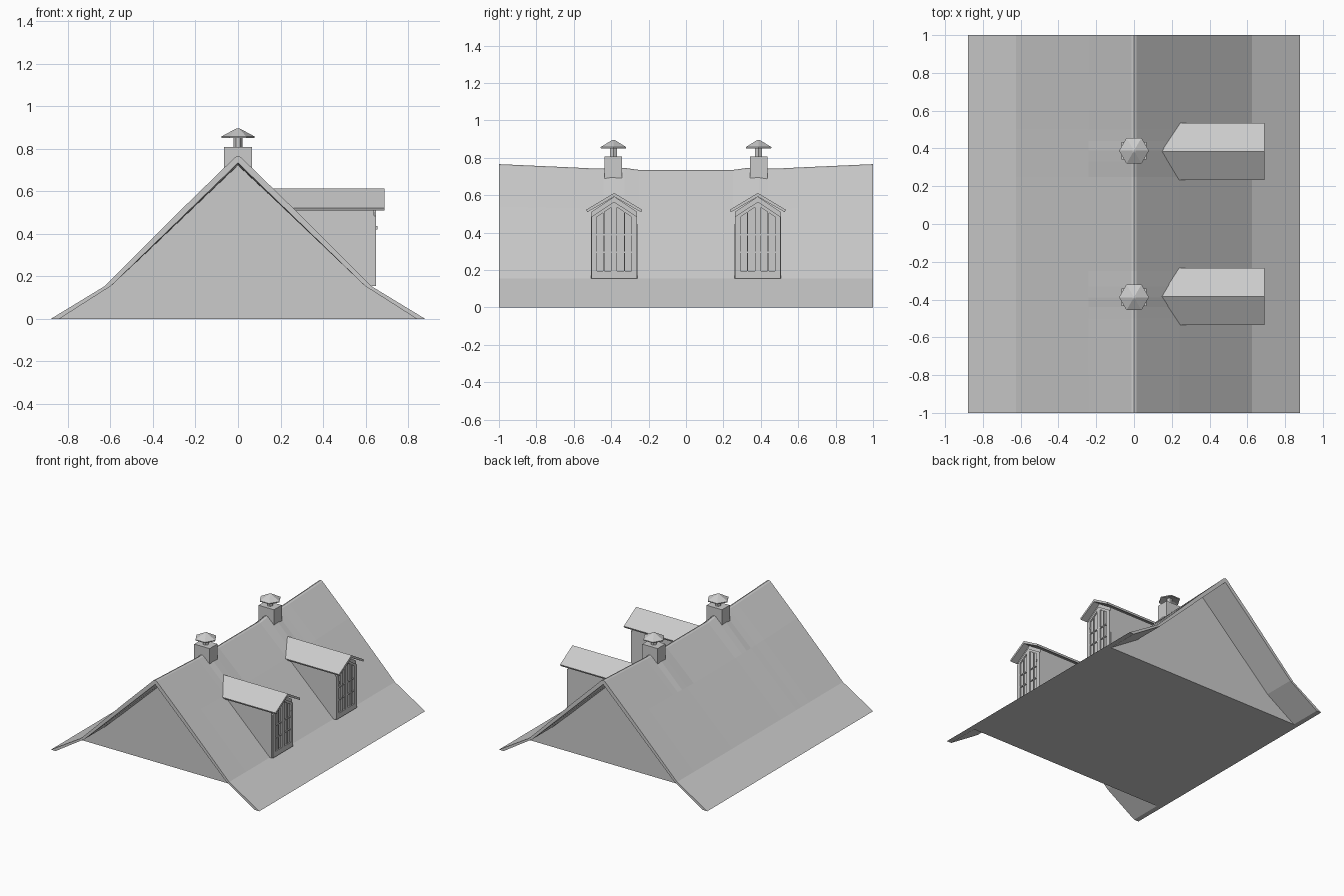
import bpy, bmesh, math

if "Cube" in bpy.data.objects:
    bpy.data.objects.remove(bpy.data.objects["Cube"])


def finish(bm, name):
    bmesh.ops.recalc_face_normals(bm, faces=bm.faces)
    me = bpy.data.meshes.new(name)
    bm.to_mesh(me)
    bm.free()
    ob = bpy.data.objects.new(name, me)
    bpy.context.collection.objects.link(ob)
    return ob


def loft(bm, sections):
    """Closed solid through a list of matching closed sections."""
    rings = [[bm.verts.new(p) for p in s] for s in sections]
    n = len(rings[0])
    for a, b in zip(rings, rings[1:]):
        for i in range(n):
            j = (i + 1) % n
            bm.faces.new((a[i], a[j], b[j], b[i]))
    bm.faces.new(rings[0])
    bm.faces.new(rings[-1][::-1])


def prism_x(bm, pts, x0, x1):
    """Polygon in (y, z) extruded along x; each x may be a function of z."""
    fx = lambda x, z: x(z) if callable(x) else x
    loft(bm, [[(fx(x, z), y, z) for y, z in pts] for x in (x0, x1)])


# Sagging ridge: |y| -> (smooth sag height, ridge height lifted at the chimneys)
half = [(1, .766, .766), (.8, .757, .757), (.6, .748, .748), (.5, .743, .743),
        (.44, .741, .742), (.39, .739, .75), (.33, .737, .746), (.25, .735, .735)]
stations = [(-y, s, r) for y, s, r in half] + [(y, s, r) for y, s, r in half[::-1]]


def mirror_profile(right):
    return right + [(-x, z) for x, z in right[::-1] if x > 0]


def roof_section(y, sag, ridge):
    mid = .155 + (sag - .155) * .63
    outer = mirror_profile([(.88, 0), (.625, .155), (.24, mid),
                            (.014, ridge - .006), (0, ridge)])
    inner = mirror_profile([(.84, 0), (.597, .155), (0, sag - .033)])
    return [(x, y, z) for x, z in outer + inner[::-1]]


# Main flared roof shell
bm = bmesh.new()
loft(bm, [roof_section(*s) for s in stations])
finish(bm, "roof")

# Recessed gable body filling the roof
bm = bmesh.new()
prof = lambda top: mirror_profile([(.842, 0), (.60, .155), (0, top)])
loft(bm, [[(x, y, z) for x, z in prof(top)]
          for y, top in ((-.75, .726), (-.4, .71), (.4, .71), (.75, .726))])
finish(bm, "gable_body")

slope = lambda z: .625 - (z - .155) * 1.055 - .01


def dormer(cy, knob_side):
    # Walls, cut back along the roof slope
    bm = bmesh.new()
    wall = [(.125, .155), (.123, .51), (0, .592), (-.123, .51), (-.125, .155)]
    prism_x(bm, [(cy + y, z) for y, z in wall], .64, slope)
    finish(bm, "dormer_walls")

    # Gabled dormer roof
    bm = bmesh.new()
    cap = [(.15, .522), (0, .612), (-.15, .522), (-.144, .509), (0, .592), (.144, .509)]
    prism_x(bm, [(cy + y, z) for y, z in cap], .69, slope)
    finish(bm, "dormer_roof")

    # Window: surround and two leaves with sloped heads and glazing bars
    bm = bmesh.new()
    top = lambda y: .565 - .66 * abs(y)

    def strip(y0, y1, z0, x1, drop0=None):
        ends = [(y0, z0), (y1, z0), (y1, top(y1)), (y0, top(y0))]
        if drop0 is not None:
            ends[0], ends[1] = (y0, top(y0) - drop0), (y1, top(y1) - drop0)
        prism_x(bm, [(cy + y, z) for y, z in ends], .638, x1)

    for s in (-1, 1):
        strip(s * .104, s * .122, .155, .65)
        strip(0, s * .104, .155, .65, .02)
        prism_x(bm, [(cy, .155), (cy + s * .104, .155),
                     (cy + s * .104, .195), (cy, .195)], .638, .65)
        for a, b in ((0, .016), (.092, .104), (.052, .059)):
            strip(s * a, s * b, .195, .65)
        for z in (.29, .385):
            prism_x(bm, [(cy + s * .016, z), (cy + s * .092, z),
                         (cy + s * .092, z + .008), (cy + s * .016, z + .008)], .638, .648)
    finish(bm, "dormer_window")

    # Small latch
    bm = bmesh.new()
    y = cy + knob_side * .092
    prism_x(bm, [(y - .003, .42), (y + .003, .42), (y + .003, .436), (y - .003, .436)],
            .645, .655)
    finish(bm, "window_latch")


def chimney(cy):
    # Square stack
    bm = bmesh.new()
    loft(bm, [[(x, cy + y, z) for x, y in
               ((.065, .047), (-.065, .047), (-.065, -.047), (.065, -.047))]
              for z in (.66, .808)])
    finish(bm, "chimney_stack")

    # Hexagonal pipe and cowl
    def hexagons(name, levels):
        bm = bmesh.new()
        loft(bm, [[(r * math.cos(i * math.pi / 3), cy + r * math.sin(i * math.pi / 3), z)
                   for i in range(6)] for r, z in levels])
        finish(bm, name)
    hexagons("chimney_pipe", [(.021, .80), (.021, .87)])
    hexagons("chimney_cowl", [(.02, .864), (.078, .85), (.079, .857), (.012, .893), (.004, .896)])


for side in (-1, 1):
    dormer(side * .384, -side)
    chimney(side * .388)
